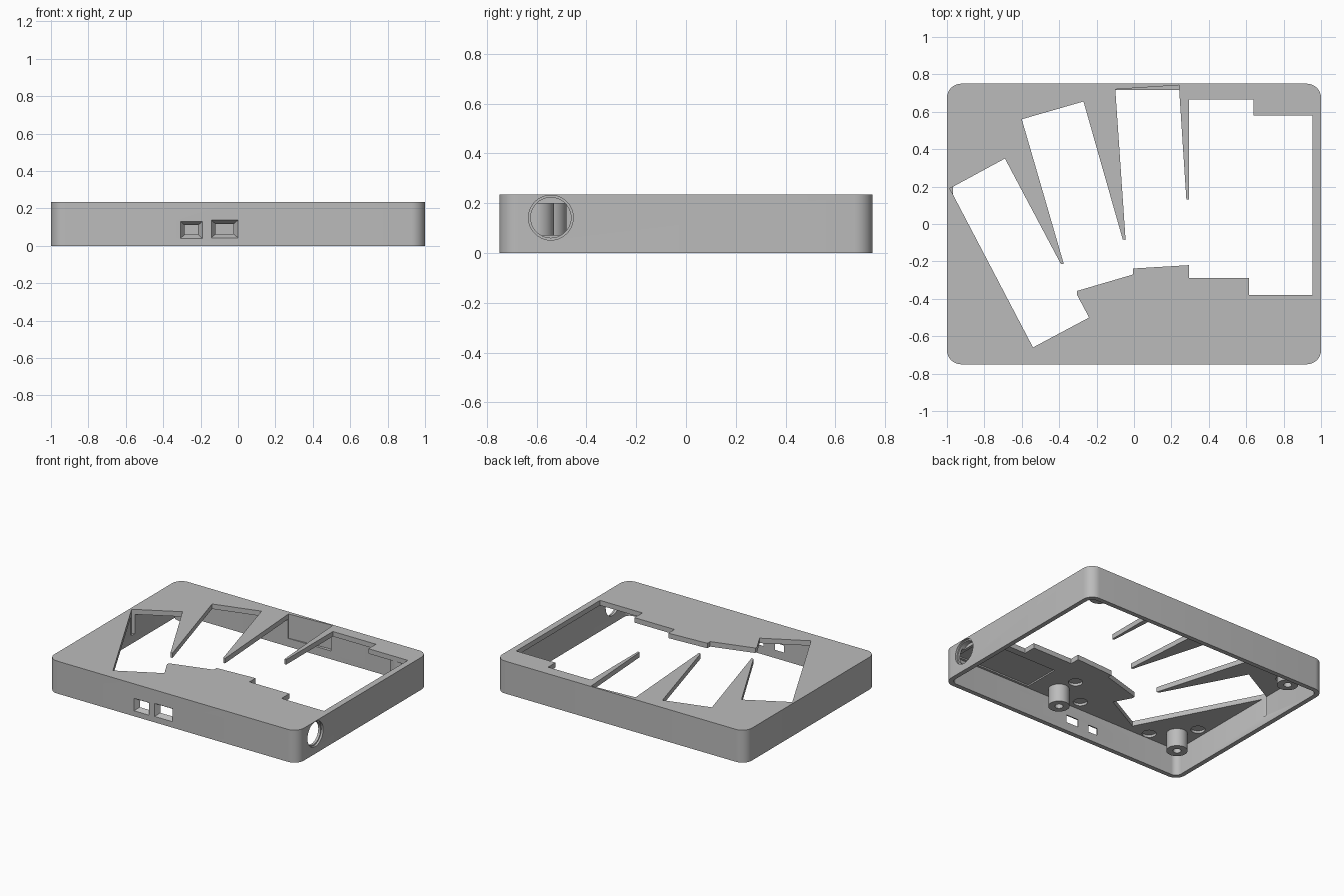
import bpy, bmesh, math
from mathutils import Matrix

if "Cube" in bpy.data.objects:
    bpy.data.objects.remove(bpy.data.objects["Cube"])

H, WALL, PLATE = 0.235, 0.033, 0.036
UNDER = H - PLATE

grey = bpy.data.materials.new("grey plastic")
grey.diffuse_color = (0.5, 0.5, 0.5, 1)
grey.use_nodes = True
grey.node_tree.nodes["Principled BSDF"].inputs["Base Color"].default_value = grey.diffuse_color


def make(name, bm):
    bmesh.ops.recalc_face_normals(bm, faces=bm.faces)
    me = bpy.data.meshes.new(name)
    bm.to_mesh(me)
    bm.free()
    me.materials.append(grey)
    ob = bpy.data.objects.new(name, me)
    bpy.context.collection.objects.link(ob)
    return ob


def loft(name, rings):
    """Closed solid through rings of equal point count."""
    bm = bmesh.new()
    vs = [[bm.verts.new(p) for p in r] for r in rings]
    n = len(vs[0])
    for a, b in zip(vs, vs[1:]):
        for i in range(n):
            bm.faces.new((a[i], a[(i + 1) % n], b[(i + 1) % n], b[i]))
    bm.faces.new(vs[0])
    bm.faces.new(vs[-1])
    return make(name, bm)


def prism(name, pts, z0, z1):
    return loft(name, [[(x, y, z) for x, y in pts] for z in (z0, z1)])


def rounded_rect(hx, hy, r, n=8):
    pts = []
    for k, (sx, sy) in enumerate([(1, 1), (-1, 1), (-1, -1), (1, -1)]):
        for i in range(n + 1):
            a = math.pi / 2 * (k + i / n)
            pts.append((sx * (hx - r) + r * math.cos(a), sy * (hy - r) + r * math.sin(a)))
    return pts


def circle(x, y, r, n=32):
    return [(x + r * math.cos(2 * math.pi * i / n), y + r * math.sin(2 * math.pi * i / n)) for i in range(n)]


def cut(target, cutter):
    m = target.modifiers.new("cut", 'BOOLEAN')
    m.operation, m.solver, m.object = 'DIFFERENCE', 'EXACT', cutter
    bpy.context.view_layer.objects.active = target
    bpy.ops.object.modifier_apply(modifier=m.name)
    bpy.data.objects.remove(cutter)


def smooth(ob):
    bpy.ops.object.select_all(action='DESELECT')
    ob.select_set(True)
    bpy.context.view_layer.objects.active = ob
    bpy.ops.object.shade_smooth_by_angle(angle=math.radians(30))


# Shell, open underneath
shell = prism("case_shell", rounded_rect(1, 0.75, 0.075), 0, H)
cut(shell, prism("cavity", rounded_rect(1 - WALL, 0.75 - WALL, 0.045), -0.1, UNDER))

# Stepped and fanned opening in the top plate
opening = [(-0.985, 0.19), (-0.69, 0.35), (-0.392, -0.212), (-0.375, -0.215), (-0.6, 0.56),
           (-0.27, 0.655), (-0.06, -0.083), (-0.045, -0.085), (-0.1, 0.72), (0.24, 0.742),
           (0.28, 0.13), (0.295, 0.13), (0.295, 0.665), (0.64, 0.665), (0.64, 0.58),
           (0.955, 0.58), (0.955, -0.38), (0.615, -0.38), (0.615, -0.29), (0.295, -0.29),
           (0.295, -0.22), (-0.005, -0.238), (-0.005, -0.27), (-0.305, -0.358),
           (-0.305, -0.378), (-0.24, -0.5), (-0.54, -0.66)]
cut(shell, prism("opening", opening, 0.06, H + 0.1))

# Flared ports in the front wall
for x0, x1, z0, z1 in [(-0.308, -0.19, 0.04, 0.13), (-0.143, 0.0, 0.043, 0.137)]:
    rings = []
    for y, d in [(-0.76, -0.007), (-0.75 + WALL + 0.01, 0.03)]:
        rings.append([(x0 + d, y, z0 + d * 0.85), (x1 - d, y, z0 + d * 0.85),
                      (x1 - d, y, z1 - d * 0.85), (x0 + d, y, z1 - d * 0.85)])
    cut(shell, loft("port", rings))

# Round socket in the right wall with a stepped rim
for r, x0, x1 in [(0.09, 0.985, 1.05), (0.081, 0.95, 1.05)]:
    cut(shell, loft("socket", [[(x, y, z) for y, z in circle(-0.543, 0.142, r, 40)] for x in (x0, x1)]))

# Shallow recesses under the plate
for x, y in [(0.115, -0.46), (-0.077, -0.64), (-0.69, -0.667), (-0.9, -0.42), (-0.9, 0.45), (-0.68, 0.66)]:
    cut(shell, prism("recess", circle(x, y, 0.047), UNDER - 0.02, UNDER + 0.018))
cut(shell, prism("pocket", [(0.32, -0.7), (0.93, -0.7), (0.93, -0.43), (0.32, -0.43)],
                 UNDER - 0.02, UNDER + 0.01))
smooth(shell)

# Hollow screw posts hanging from the plate
for i, (x, y) in enumerate([(0.14, -0.6), (-0.83, -0.55), (-0.83, 0.58), (0.845, 0.655)]):
    post = prism("screw_post_%d" % (i + 1), circle(x, y, 0.07), 0.07, UNDER + 0.005)
    cut(post, prism("bore", circle(x, y, 0.027, 24), 0.0, UNDER - 0.01))
    smooth(post)
